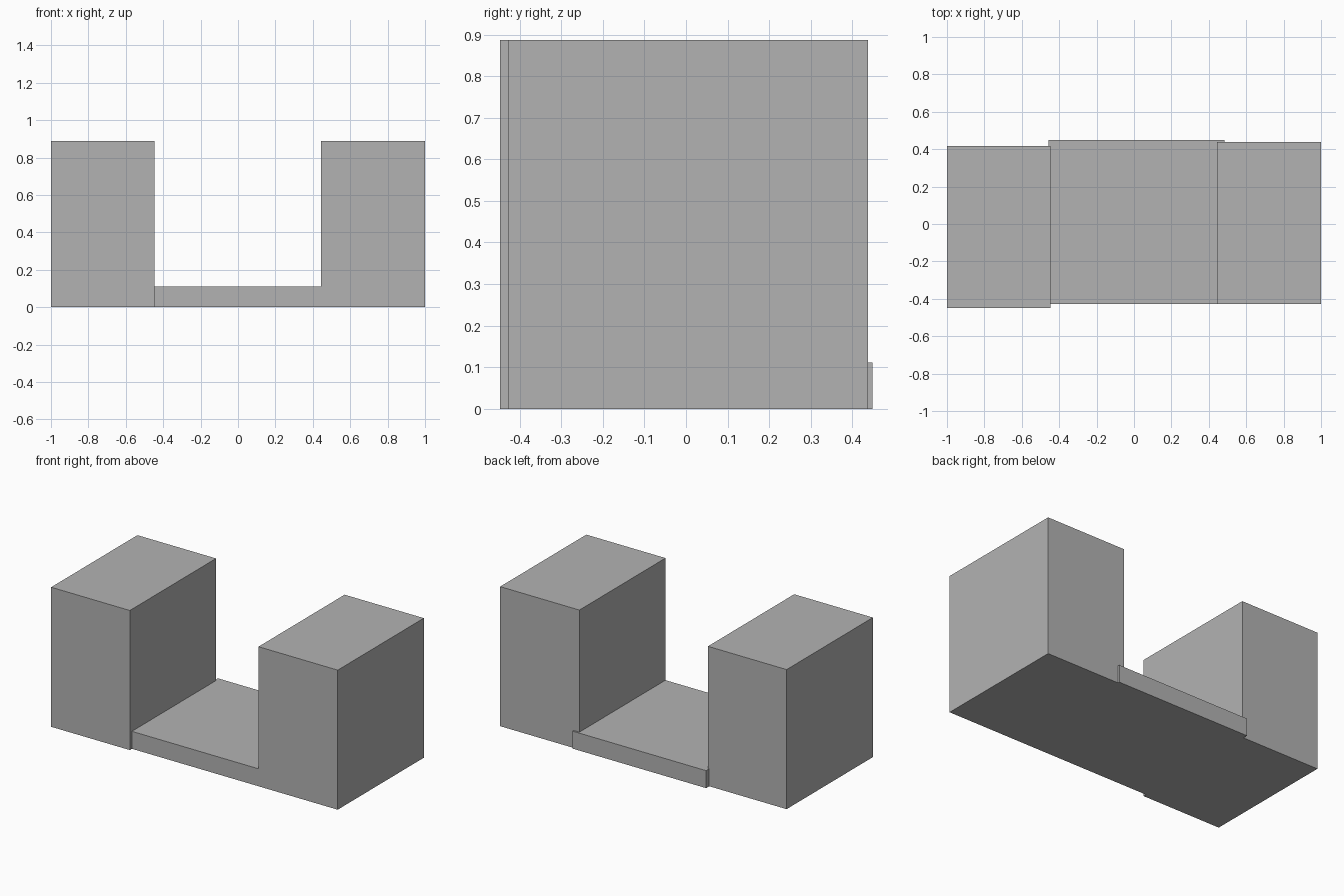
import bpy

# Remove the default cube
cube = bpy.data.objects.get("Cube")
if cube:
    bpy.data.objects.remove(cube, do_unlink=True)

# Single plain grey
GREY = (0.45, 0.45, 0.45, 1)
grey = bpy.data.materials.new("plain_grey")
grey.use_nodes = True
grey.diffuse_color = GREY
grey.node_tree.nodes["Principled BSDF"].inputs["Base Color"].default_value = GREY


def add_box(name, low, high):
    """Flat-faced box spanning two opposite corners."""
    centre = [(a + b) / 2 for a, b in zip(low, high)]
    bpy.ops.mesh.primitive_cube_add(size=1, location=centre)
    box = bpy.context.object
    box.name = name
    box.scale = [b - a for a, b in zip(low, high)]
    bpy.ops.object.transform_apply(location=False, rotation=False, scale=True)
    box.data.materials.append(grey)
    return box


# Two tall blocks, slightly offset from each other in depth
TALL = 0.887
add_box("right_block", (-1, -0.448, 0), (-0.447, 0.418, TALL))
add_box("left_block", (0.443, -0.427, 0), (1, 0.438, TALL))

# Low slab joining them, jutting out a little at the back
add_box("connecting_slab", (-0.456, -0.427, 0), (0.485, 0.449, 0.111))
